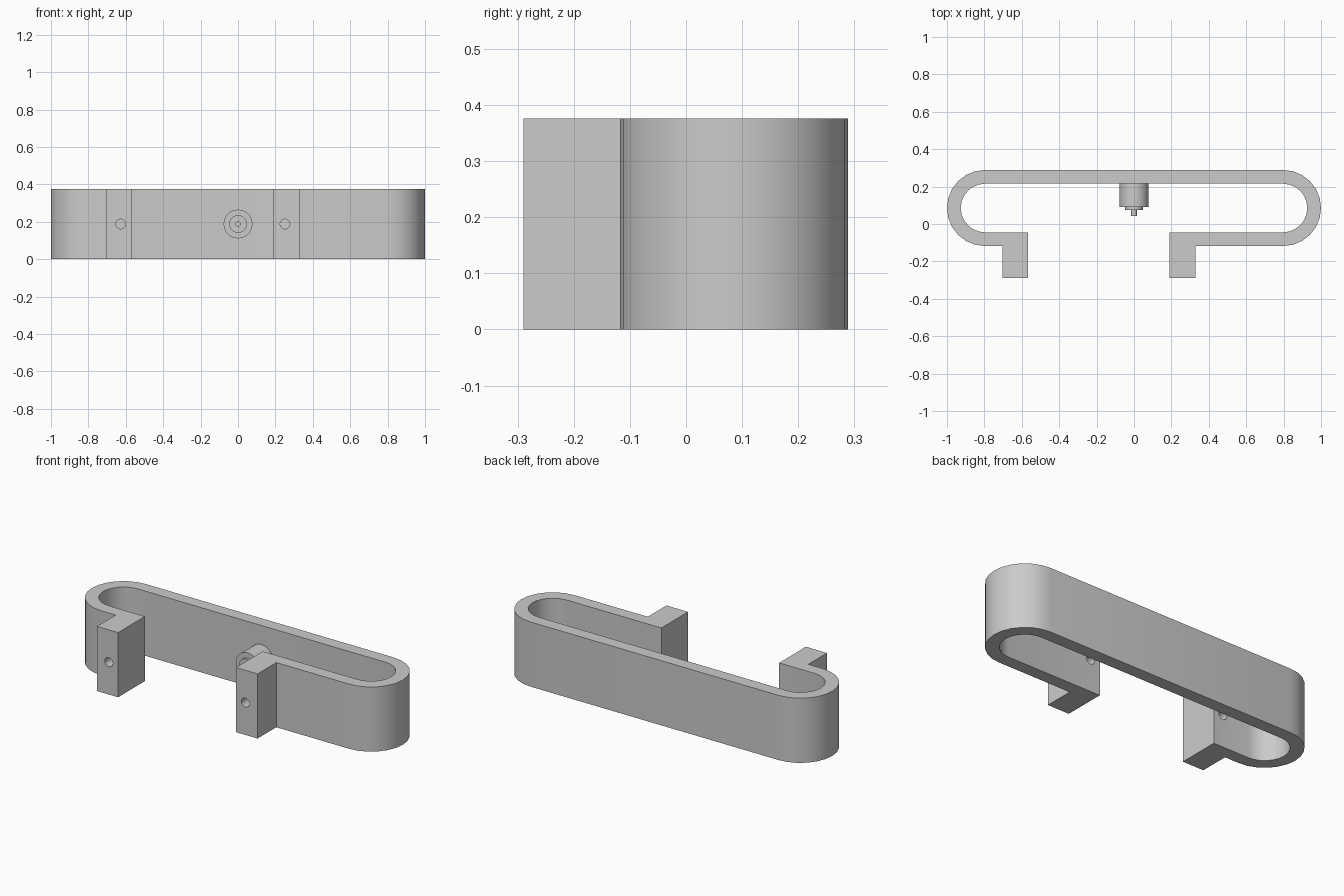
import bpy, bmesh
from math import sin, cos, pi, radians
from mathutils import Vector

cube = bpy.data.objects.get("Cube")
if cube:
    bpy.data.objects.remove(cube, do_unlink=True)

H = 0.376                      # height of the band
R_OUT, R_IN = 0.2035, 0.13     # end bend radii
CX, CY = 0.7965, 0.0855        # bend centres
LUG_FRONT = -0.29

grey = bpy.data.materials.new("light grey")
grey.use_nodes = True
colour = (0.6, 0.6, 0.6, 1)
grey.diffuse_color = colour
grey.node_tree.nodes["Principled BSDF"].inputs["Base Color"].default_value = colour


def finish(name, bm):
    bmesh.ops.recalc_face_normals(bm, faces=bm.faces)
    mesh = bpy.data.meshes.new(name)
    bm.to_mesh(mesh)
    bm.free()
    mesh.materials.append(grey)
    obj = bpy.data.objects.new(name, mesh)
    bpy.context.collection.objects.link(obj)
    return obj


def activate(obj):
    bpy.ops.object.select_all(action='DESELECT')
    obj.select_set(True)
    bpy.context.view_layer.objects.active = obj


def smooth(obj):
    activate(obj)
    bpy.ops.object.shade_smooth_by_angle(angle=radians(35))


def bend(cx, radius, start, end, steps=12):
    angles = [radians(start + (end - start) * i / steps) for i in range(steps + 1)]
    return [(cx + radius * cos(a), CY + radius * sin(a)) for a in angles]


def turned(name, x, outline, segments=32):
    """Solid turned about a front-to-back axis; outline holds (radius, y)."""
    bm = bmesh.new()
    rings = []
    for r, y in outline:
        turn = [2 * pi * i / segments for i in range(segments)]
        rings.append([bm.verts.new((x + r * cos(a), y, H / 2 + r * sin(a))) for a in turn])
    for a, b in zip(rings, rings[1:]):
        for i in range(segments):
            j = (i + 1) % segments
            bm.faces.new((a[i], a[j], b[j], b[i]))
    bm.faces.new(rings[0])
    bm.faces.new(rings[-1])
    return finish(name, bm)


# Open band with bent ends and two forward lugs, extruded from one profile
outer_front, inner_front = CY - R_OUT, CY - R_IN
profile = [(-0.568, inner_front), (-0.568, LUG_FRONT),
           (-0.704, LUG_FRONT), (-0.704, outer_front)]
profile += bend(-CX, R_OUT, 270, 90)
profile += bend(CX, R_OUT, 90, -90)
profile += [(0.329, outer_front), (0.329, LUG_FRONT),
            (0.19, LUG_FRONT), (0.19, inner_front)]
profile += bend(CX, R_IN, -90, 90)
profile += bend(-CX, R_IN, 90, 270)

bm = bmesh.new()
base = bm.faces.new([bm.verts.new((x, y, 0)) for x, y in profile])
top = bmesh.ops.extrude_face_region(bm, geom=[base])["geom"]
bmesh.ops.translate(bm, vec=Vector((0, 0, H)),
                    verts=[v for v in top if isinstance(v, bmesh.types.BMVert)])
band = finish("clip_band", bm)

# Screw holes through the lugs
for x in (-0.628, 0.251):
    cutter = turned("hole_cutter", x, [(0.026, -0.4), (0.026, 0.05)])
    cutter.hide_render = True
    cut = band.modifiers.new("hole", 'BOOLEAN')
    cut.operation = 'DIFFERENCE'
    cut.solver = 'EXACT'
    cut.object = cutter
    activate(band)
    bpy.ops.object.modifier_apply(modifier=cut.name)
    bpy.data.objects.remove(cutter, do_unlink=True)
smooth(band)

# Stepped boss with a pin on the inside of the back wall
boss = turned("stepped_boss", 0, [
    (0.077, CY + R_IN + 0.002), (0.077, 0.09), (0.047, 0.09),
    (0.047, 0.075), (0.015, 0.075), (0.015, 0.044)])
smooth(boss)
